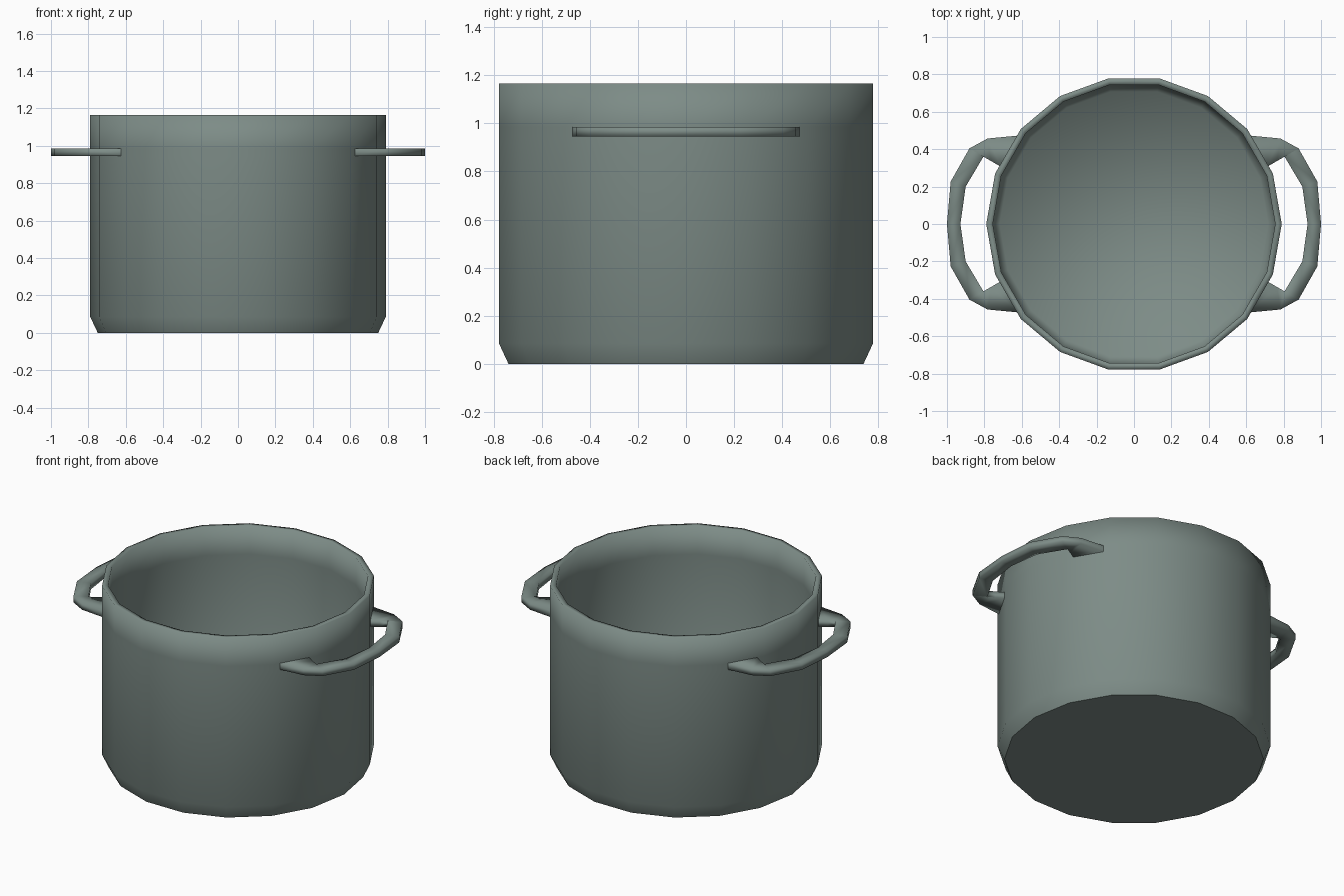
import bpy, bmesh, math

if "Cube" in bpy.data.objects:
    bpy.data.objects.remove(bpy.data.objects["Cube"])

SIDES = 18
mat = bpy.data.materials.new("grey_green_metal")
mat.diffuse_color = (0.205, 0.262, 0.242, 1)
mat.use_nodes = True
mat.node_tree.nodes["Principled BSDF"].inputs["Base Color"].default_value = mat.diffuse_color


def make_object(name, bm):
    bmesh.ops.recalc_face_normals(bm, faces=bm.faces)
    for f in bm.faces:
        f.smooth = True
    mesh = bpy.data.meshes.new(name)
    bm.to_mesh(mesh)
    bm.free()
    mesh.materials.append(mat)
    obj = bpy.data.objects.new(name, mesh)
    bpy.context.collection.objects.link(obj)
    return obj


# Pot: profile (radius, height) from the underside, over the rim, to the inner floor
profile = [(0.75, 0), (0.79, 0.085), (0.79, 0.945), (0.79, 0.985), (0.79, 1.165),
           (0.755, 1.165), (0.755, 0.985), (0.755, 0.1), (0.718, 0.035)]
bm = bmesh.new()
rings = []
for r, z in profile:
    rings.append([bm.verts.new((r * math.cos(2 * math.pi * i / SIDES),
                                r * math.sin(2 * math.pi * i / SIDES), z))
                  for i in range(SIDES)])
for a, b in zip(rings, rings[1:]):
    for i in range(SIDES):
        j = (i + 1) % SIDES
        bm.faces.new((a[i], a[j], b[j], b[i]))
base = bm.faces.new(rings[0])
bm.faces.new(rings[-1])
for e in base.edges:          # crisp edge around the flat underside
    e.smooth = False
make_object("pot_body", bm)

# Handles: outer and inner outline points, flaring where they meet the wall
half = [((0.98, 0.227), (0.90, 0.20)), ((0.88, 0.404), (0.805, 0.36)),
        ((0.783, 0.457), (0.765, 0.337)), ((0.615, 0.473), (0.71, 0.305))]
mirrored = [((o[0], -o[1]), (i[0], -i[1])) for o, i in reversed(half)]
stations = mirrored + [((1.0, 0), (0.928, 0))] + half
Z0, Z1 = 0.945, 0.985

for name, side in (("right_handle", 1), ("left_handle", -1)):
    bm = bmesh.new()
    loops = []
    for o, i in stations:
        loops.append([bm.verts.new((side * p[0], p[1], z))
                      for p, z in ((o, Z0), (o, Z1), (i, Z1), (i, Z0))])
    for a, b in zip(loops, loops[1:]):
        for k in range(4):
            n = (k + 1) % 4
            bm.faces.new((a[k], a[n], b[n], b[k]))
    # Closed ends sit at the pot wall
    for end in (bm.faces.new(loops[0]), bm.faces.new(loops[-1])):
        for e in end.edges:
            e.smooth = False
    make_object(name, bm)
